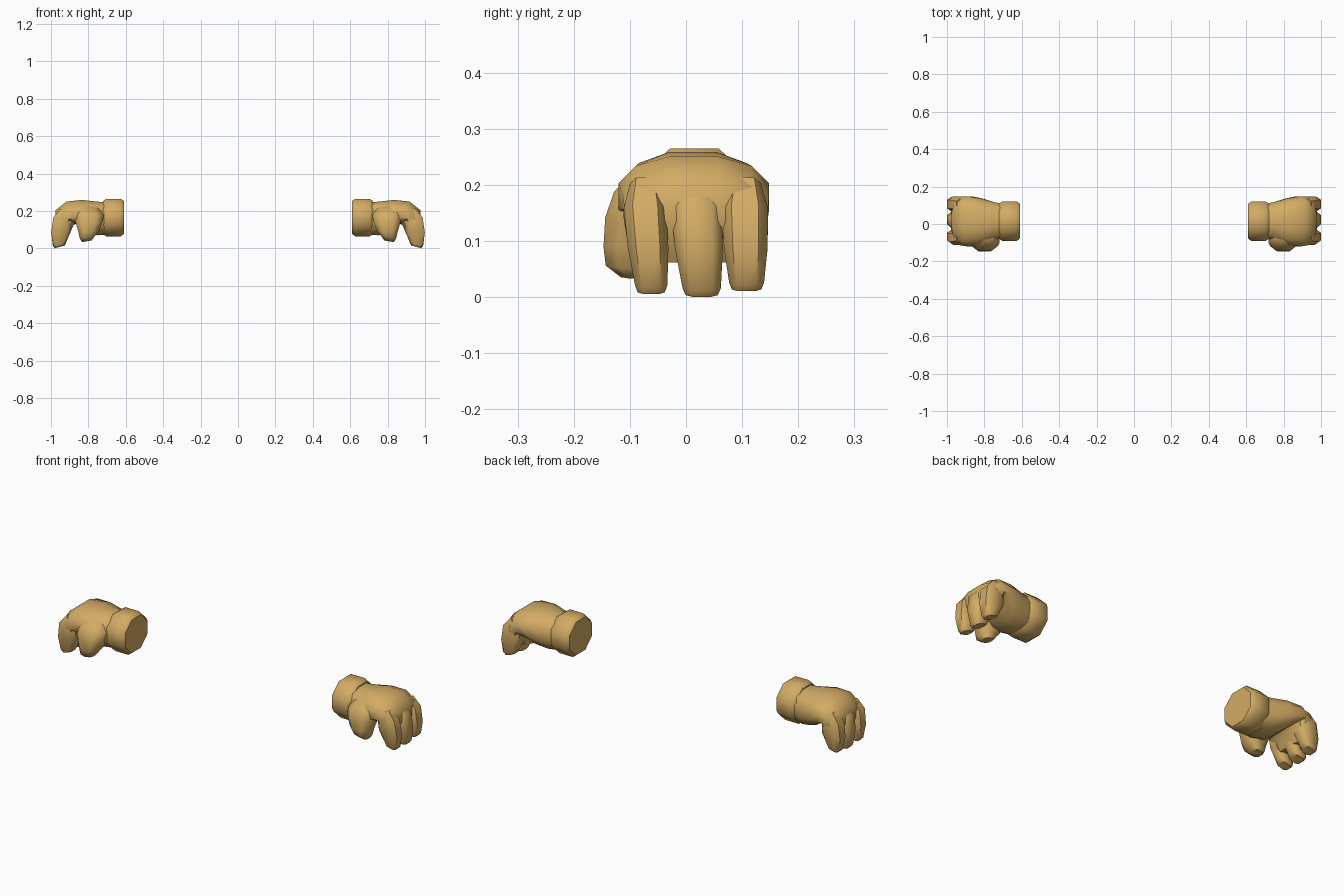
import bpy, bmesh, math
from mathutils import Vector

mat = bpy.data.materials.new("tan")
mat.diffuse_color = (0.65, 0.41, 0.13, 1)


def loft(name, sections, sides=8, square=0.75, smooth=50):
    """Loft rings (x, y, z, tilt deg, half width in y, half thickness), mirrored to both hands."""
    bm = bmesh.new()
    rings = []
    n = math.cos(math.pi / sides) ** square  # widest ring point lies at half a step
    for x, y, z, tilt, hw, ht in sections:
        a = math.radians(tilt)
        up = Vector((math.sin(a), 0, math.cos(a)))
        ring = []
        for i in range(sides):
            t = 2 * math.pi * (i + 0.5) / sides
            c, s = [math.copysign(abs(f) ** square, f) / n for f in (math.cos(t), math.sin(t))]
            ring.append(bm.verts.new(Vector((x, y + c * hw, z)) + up * (s * ht)))
        rings.append(ring)
    for r, q in zip(rings, rings[1:]):
        for i in range(sides):
            j = (i + 1) % sides
            bm.faces.new((r[i], r[j], q[j], q[i]))
    bm.faces.new(rings[0])
    bm.faces.new(rings[-1])
    bmesh.ops.recalc_face_normals(bm, faces=bm.faces)
    mesh = bpy.data.meshes.new(name)
    bm.to_mesh(mesh)
    bm.free()
    mesh.materials.append(mat)
    ob = bpy.data.objects.new(name, mesh)
    bpy.context.collection.objects.link(ob)
    # shading first, then mirror across x = 0
    bpy.ops.object.select_all(action='DESELECT')
    ob.select_set(True)
    bpy.context.view_layer.objects.active = ob
    bpy.ops.object.shade_smooth_by_angle(angle=math.radians(smooth))
    mod = ob.modifiers.new("both_hands", 'MIRROR')
    mod.use_axis[0] = True
    mod.use_mirror_merge = False
    return ob


# octagonal cuff with chamfered rims
loft("cuff", [(0.61, 0.015, 0.165, 0, 0.093, 0.088),
              (0.626, 0.015, 0.165, 0, 0.105, 0.1),
              (0.705, 0.015, 0.165, 0, 0.105, 0.1),
              (0.722, 0.015, 0.165, 0, 0.092, 0.088)], square=1)

# back of the hand, bending down at the knuckles
loft("palm", [(0.70, 0.015, 0.160, 0, 0.092, 0.086),
              (0.75, 0.015, 0.160, 0, 0.103, 0.090),
              (0.82, 0.012, 0.172, 8, 0.126, 0.088),
              (0.880, 0.014, 0.180, 28, 0.134, 0.080),
              (0.922, 0.018, 0.168, 55, 0.130, 0.064),
              (0.930, 0.018, 0.130, 82, 0.126, 0.050),
              (0.928, 0.018, 0.085, 90, 0.110, 0.032),
              (0.928, 0.018, 0.062, 90, 0.085, 0.020)], sides=12, square=0.85)

# three curled fingers: y at the knuckle, y at the tip, half width
for name, y0, y1, w, lift in (("front_finger", -0.073, -0.062, 0.038, 0.005),
                              ("middle_finger", 0.018, 0.028, 0.045, 0.0),
                              ("back_finger", 0.105, 0.108, 0.041, 0.010)):
    loft(name, [(0.915, y0, 0.190, 55, w * 0.7, 0.040),
                (0.940, y0, 0.150, 72, w, 0.050),
                (0.946, (y0 + y1) / 2, 0.090, 95, w * 0.95, 0.053),
                (0.954, y1, 0.022 + lift, 105, w * 0.76, 0.037),
                (0.953, y1, 0.008 + lift, 105, w * 0.64, 0.028)], square=0.6)

# thumb hanging down on the front side, with a broad base blending into the palm
loft("thumb", [(0.798, -0.045, 0.225, 80, 0.040, 0.055),
               (0.798, -0.070, 0.185, 85, 0.058, 0.080),
               (0.798, -0.086, 0.140, 87, 0.058, 0.072),
               (0.800, -0.097, 0.090, 90, 0.050, 0.054),
               (0.805, -0.098, 0.060, 100, 0.045, 0.041),
               (0.808, -0.088, 0.038, 100, 0.028, 0.026)])
